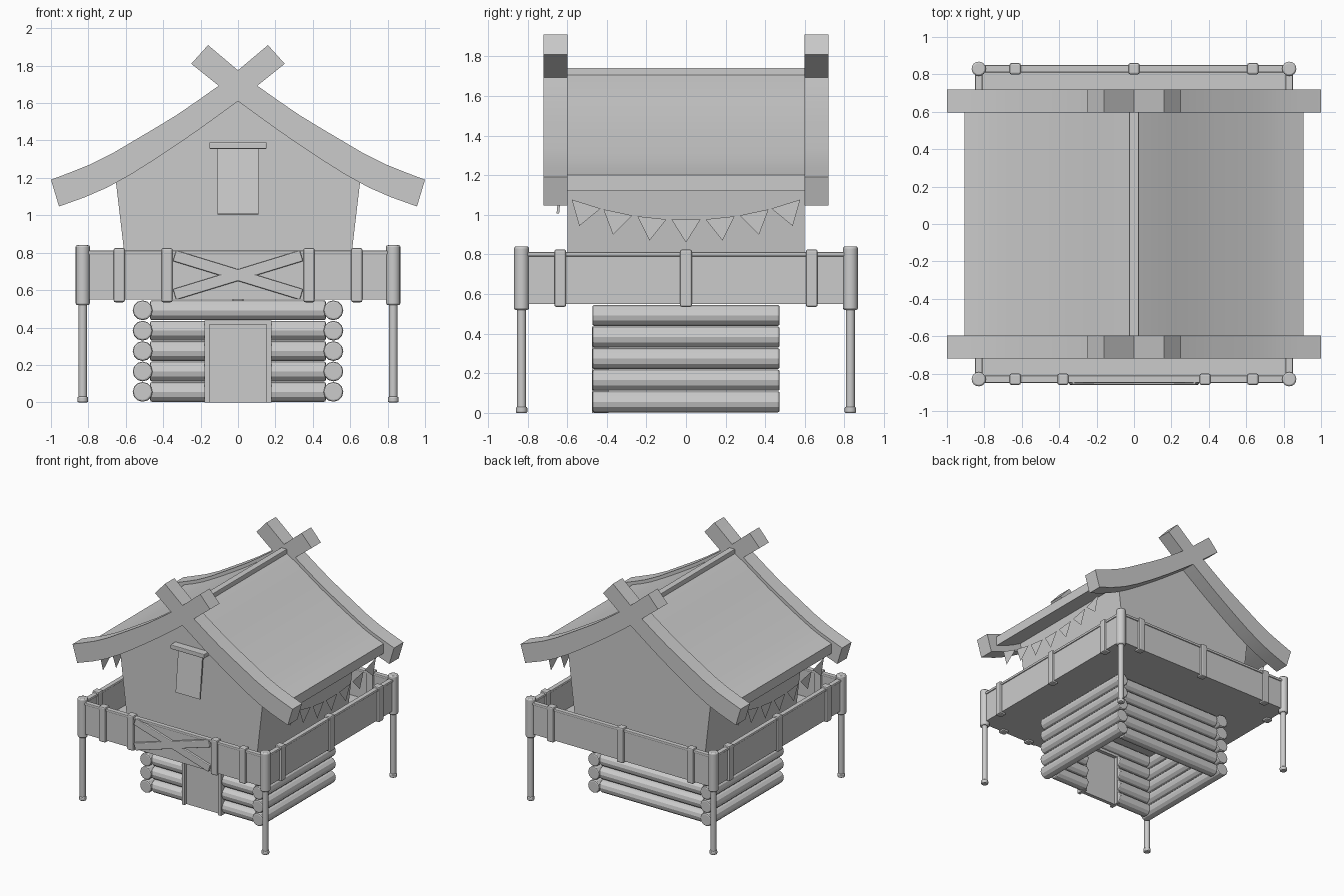
import bpy
from math import pi, radians
from mathutils import Vector

if "Cube" in bpy.data.objects:
    bpy.data.objects.remove(bpy.data.objects["Cube"])


def finish(obj, name, bevel=0.0, smooth=None):
    obj.name = name
    if bevel:
        mod = obj.modifiers.new("Bevel", "BEVEL")
        mod.width = bevel
        mod.segments = 2
        mod.limit_method = "ANGLE"
        mod.angle_limit = radians(50)
    if smooth:
        bpy.ops.object.select_all(action="DESELECT")
        obj.select_set(True)
        bpy.context.view_layer.objects.active = obj
        bpy.ops.object.shade_smooth_by_angle(angle=radians(smooth))
    return obj


def make_mesh(name, verts, faces, **kw):
    mesh = bpy.data.meshes.new(name)
    mesh.from_pydata(verts, [], faces)
    mesh.update()
    obj = bpy.data.objects.new(name, mesh)
    bpy.context.collection.objects.link(obj)
    return finish(obj, name, **kw)


def box(name, x, y, z, bevel=0.0):
    """Box from (min, max) ranges on each axis."""
    center = [(a + b) / 2 for a, b in (x, y, z)]
    bpy.ops.mesh.primitive_cube_add(size=1, location=center)
    obj = bpy.context.object
    for v in obj.data.vertices:
        v.co = Vector((v.co.x * (x[1] - x[0]), v.co.y * (y[1] - y[0]), v.co.z * (z[1] - z[0])))
    return finish(obj, name, bevel)


def rod(name, start, end, radius, sides=12, bevel=0.0, smooth=None):
    a, b = Vector(start), Vector(end)
    bpy.ops.mesh.primitive_cylinder_add(vertices=sides, radius=radius,
                                        depth=(b - a).length, location=(a + b) / 2)
    obj = bpy.context.object
    obj.rotation_euler = (b - a).to_track_quat("Z", "Y").to_euler()
    return finish(obj, name, bevel, smooth)


def strip_prism(name, upper, lower, y0, y1, **kw):
    """Solid between two matching x-z edges, extruded along y."""
    n = len(upper)
    verts = [(x, y, z) for y in (y0, y1) for x, z in upper + lower]
    faces = []
    for i in range(n - 1):
        u, l, b = i, n + i, 2 * n
        faces += [(u, l, l + 1, u + 1), (b + u, b + u + 1, b + l + 1, b + l),
                  (u, u + 1, b + u + 1, b + u), (l, b + l, b + l + 1, l + 1)]
    for i in (0, n - 1):
        faces.append((i, i + 2 * n, i + 3 * n, i + n) if i == 0
                     else (i, i + n, i + 3 * n, i + 2 * n))
    if upper[0][0] > upper[-1][0]:
        faces = [f[::-1] for f in faces]
    return make_mesh(name, verts, faces, **kw)


# Log cabin
LOG_R = 0.053
for row in range(5):
    z = 0.056 + 0.109 * row
    for s, side in ((-1, "right"), (1, "left")):
        rod(f"{side}_wall_log", (s * 0.51, -0.473, z), (s * 0.51, 0.473, z), LOG_R, bevel=0.01)
    rod("back_wall_log", (-0.47, 0.41, z), (0.47, 0.41, z), LOG_R, bevel=0.01)
    if row == 4:
        rod("door_lintel_log", (-0.47, -0.41, z), (0.47, -0.41, z), LOG_R, bevel=0.01)
    else:
        for s in (-1, 1):
            rod("front_wall_log", (s * 0.16, -0.41, z), (s * 0.47, -0.41, z), LOG_R, bevel=0.01)

# Door
box("door", (-0.155, 0.155), (-0.45, -0.42), (0, 0.42))
for s in (-1, 1):
    box("door_jamb", sorted((s * 0.153, s * 0.178)), (-0.475, -0.39), (0, 0.435))
box("door_head", (-0.178, 0.178), (-0.475, -0.39), (0.415, 0.437))

# Platform and railing
EDGE = 0.83
box("platform_floor", (-EDGE, EDGE), (-EDGE, EDGE), (0.55, 0.575))
for s in (-1, 1):
    near = (s * EDGE - 0.012, s * EDGE + 0.012)
    wide = (s * EDGE - 0.02, s * EDGE + 0.02)
    span = (-EDGE, EDGE)
    box("railing_panel", span, near, (0.55, 0.8))
    box("railing_panel", near, span, (0.55, 0.8))
    box("railing_cap", span, wide, (0.79, 0.812), 0.006)
    box("railing_cap", wide, span, (0.79, 0.812), 0.006)


def railing_post(x, y):
    box("railing_post", (x - 0.03, x + 0.03), (y - 0.03, y + 0.03), (0.535, 0.825), 0.01)


for x in (-0.635, -0.38, 0.38, 0.635):
    railing_post(x, -EDGE)
for t in (-0.635, 0, 0.635):
    railing_post(t, EDGE)
    railing_post(EDGE, t)
    railing_post(-EDGE, t)

# Crossed braces on the front railing
for s in (-1, 1):
    brace = box("cross_brace", (-0.355, 0.355), (-0.86, -0.835), (0.65, 0.71), 0.006)
    brace.rotation_euler.y = s * radians(17)

# Corner stilts
for x in (-EDGE, EDGE):
    for y in (-EDGE, EDGE):
        rod("stilt", (x, y, 0), (x, y, 0.55), 0.023, smooth=40)
        rod("stilt_foot", (x, y, 0), (x, y, 0.03), 0.029, bevel=0.006, smooth=40)
        rod("corner_post", (x, y, 0.52), (x, y, 0.84), 0.038, 16, 0.009, smooth=40)

# Roof curve, right half from ridge to eave
roof_half = [(0, 1.72), (0.11, 1.655), (0.22, 1.58), (0.33, 1.505), (0.44, 1.437),
             (0.55, 1.372), (0.66, 1.31), (0.74, 1.267), (0.82, 1.232), (0.905, 1.2)]
roof_top = [(-x, z) for x, z in roof_half[:0:-1]] + roof_half
roof_low = [(x, z - 0.08) for x, z in roof_top]
strip_prism("roof", roof_top, roof_low, -0.6, 0.6, smooth=20)
box("ridge_beam", (-0.026, 0.026), (-0.6, 0.6), (1.68, 1.742), 0.005)

# Upper house, sides leaning outward up to the eaves
wall_top = [(x, z - 0.07) for x, z in roof_top if abs(x) < 0.67]
wall_low = [(x * 0.58 / 0.66, 0.56) for x, z in wall_top]
strip_prism("upper_house", wall_top, wall_low, -0.598, 0.598)

# Crossing gable boards
board_top = [(-0.16, 1.91), (0, 1.775), (0.107, 1.69), (0.22, 1.61), (0.33, 1.535),
             (0.44, 1.468), (0.55, 1.403), (0.67, 1.332), (0.79, 1.272), (0.89, 1.232), (1, 1.19)]
board_low = [(-0.25, 1.81), (-0.1, 1.69), (0, 1.61), (0.11, 1.53), (0.225, 1.447),
             (0.335, 1.372), (0.44, 1.302), (0.57, 1.22), (0.7, 1.148), (0.82, 1.096), (0.957, 1.047)]
for y0, y1 in ((-0.72, -0.597), (0.597, 0.72)):
    for s in (-1, 1):
        strip_prism("gable_board", [(s * x, z) for x, z in board_top],
                    [(s * x, z) for x, z in board_low], y0, y1, smooth=20)

# Hinged window shutter and its head rail
shutter = box("window_shutter", (-0.11, 0.11), (-0.635, -0.622), (1.005, 1.36))
shutter.rotation_euler.x = radians(-6)
box("window_head", (-0.153, 0.153), (-0.66, -0.59), (1.355, 1.39), 0.005)

# Pennants hanging in an arc beneath each eave
for s, side in ((-1, "right"), (1, "left")):
    verts, faces = [], []
    for i in range(-3, 4):
        mid = i * 0.172 if abs(i) < 3 else i * 0.168
        ends = [Vector((s * 0.85, y, 0.974 + 0.31 * y * y)) for y in (mid - 0.073, mid + 0.073)]
        along = (ends[1] - ends[0]).normalized()
        tip = (ends[0] + ends[1]) / 2 + Vector((0, along.z, -along.y)) * 0.116
        faces.append(tuple(range(len(verts), len(verts) + 3)))
        verts += ends + [tip]
    make_mesh(f"{side}_pennants", verts, faces)
